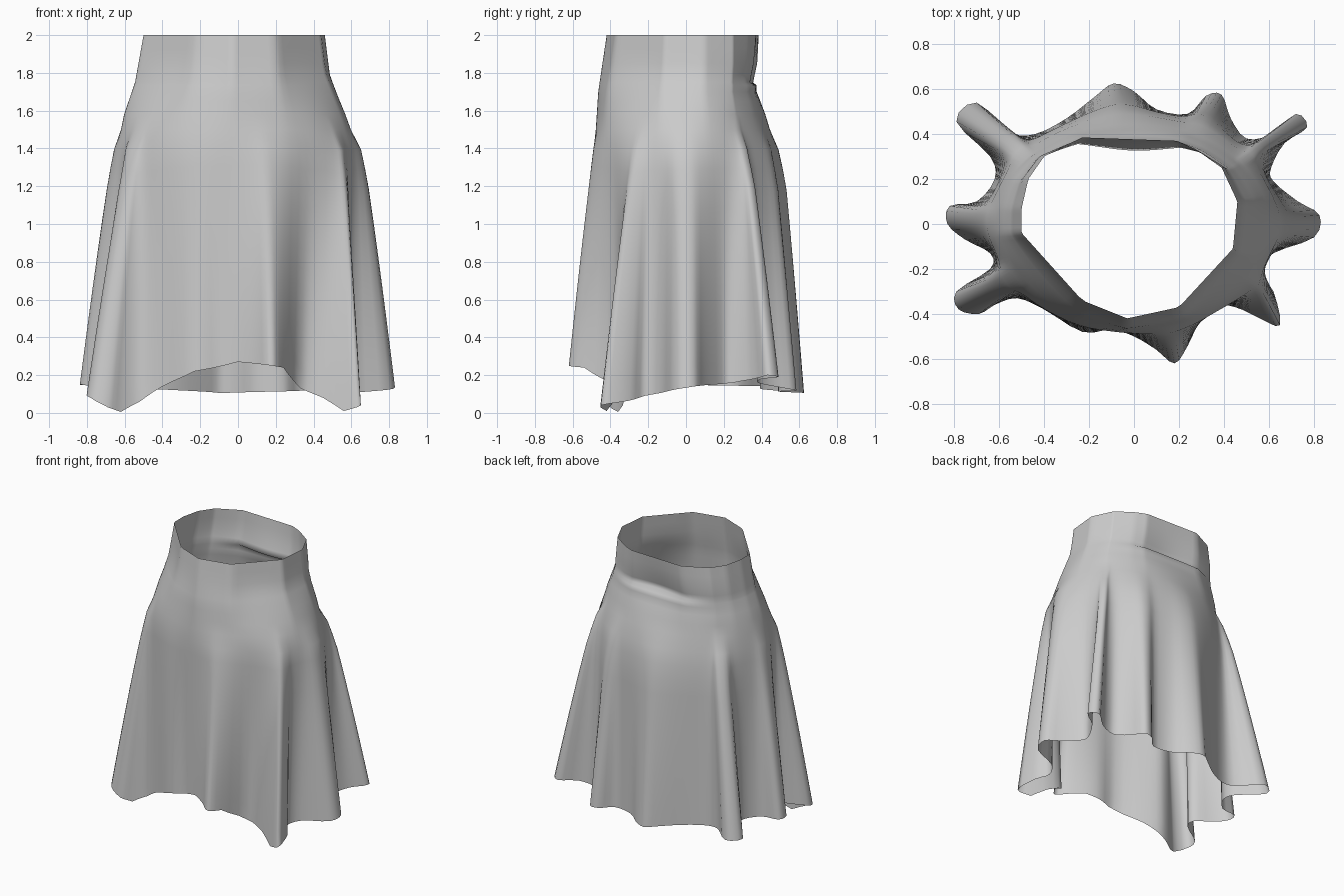
import bpy, bmesh, math
from mathutils import Vector

if "Cube" in bpy.data.objects:
    bpy.data.objects.remove(bpy.data.objects["Cube"])

# Hem outline seen from above, counter-clockwise from the right side
HEM = [(.825, .04), (.73, .1), (.62, .19), (.61, .25), (.67, .36), (.77, .43), (.72, .49), (.61, .4),
       (.5, .38), (.43, .47), (.39, .575), (.32, .57), (.24, .49), (.1, .51), (0, .59), (-.09, .625),
       (-.17, .57), (-.3, .47), (-.44, .40), (-.55, .41), (-.7, .54), (-.79, .455), (-.64, .3), (-.62, .2),
       (-.7, .1), (-.82, .08), (-.83, 0), (-.75, -.07), (-.64, -.13), (-.64, -.2), (-.79, -.3), (-.78, -.38),
       (-.69, -.4), (-.62, -.36), (-.52, -.33), (-.4, -.38), (-.23, -.48), (-.1, -.47), (0, -.5), (.1, -.56),
       (.18, -.62), (.24, -.54), (.33, -.37), (.45, -.37), (.56, -.42), (.65, -.45), (.62, -.3), (.56, -.22),
       (.62, -.13), (.8, -.06)]
# Hem height by outline point number
HEM_Z = [(0, .14), (3, .16), (5, .2), (7, .18), (10, .12), (15, .105), (20, .14), (26, .15), (29, .12),
         (31, .08), (32, .03), (33, .005), (34, .06), (35, .14), (36, .22), (38, .27), (40, .25), (41, .24),
         (42, .13), (43, .08), (44, .01), (45, .04), (47, .09), (50, .14)]
# Waist opening, angular outline
WAIST = [(.46, .1), (.39, .25), (.27, .335), (.19, .37), (-.23, .385), (-.4, .3), (-.47, .2), (-.5, .07),
         (-.5, -.04), (-.23, -.34), (-.03, -.42), (.2, -.37), (.44, -.11)]
# Body profiles (z, extent): right, left, front, back
RIGHT = [(1.2, .64), (1.4, .63), (1.56, .58), (1.8, .485), (2, .46)]
LEFT = [(1.2, .64), (1.4, .635), (1.56, .61), (1.75, .545), (2, .5)]
FRONT = [(1.2, .485), (1.4, .485), (1.7, .465), (2, .42)]
BACK = [(1.2, .5), (1.4, .475), (1.55, .43), (1.7, .385), (2, .38)]
# Pinch across the back of the waist
PINCH = [(1.6, 0), (1.7, .01), (1.735, .01), (1.75, .055), (1.85, .025), (1.98, 0)]
STEPS = 3


def lerp_table(table, x):
    if x <= table[0][0]:
        return table[0][1]
    for (a, va), (b, vb) in zip(table, table[1:]):
        if x <= b:
            return va + (vb - va) * (x - a) / (b - a)
    return table[-1][1]


def closed_spline(points, steps):
    n, out = len(points), []
    for i in range(n):
        p0, p1, p2, p3 = (Vector(points[(i + k) % n]) for k in (-1, 0, 1, 2))
        for s in range(steps):
            t = s / steps
            out.append(.5 * (2 * p1 + (p2 - p0) * t + (2 * p0 - 5 * p1 + 4 * p2 - p3) * t * t
                             + (3 * p1 - p0 - 3 * p2 + p3) * t ** 3))
    return out


waist = sorted((math.atan2(y / .4, x / .48) % math.tau, Vector((x, y))) for x, y in WAIST)
waist = ([(waist[-1][0] - math.tau, waist[-1][1])] + waist
         + [(waist[0][0] + math.tau, waist[0][1])])


def body_point(angle, z):
    c, s = math.cos(angle), math.sin(angle)
    size = Vector((lerp_table(RIGHT if c > 0 else LEFT, z), lerp_table(BACK if s > 0 else FRONT, z)))
    top = Vector((RIGHT[-1][1] if c > 0 else LEFT[-1][1], BACK[-1][1] if s > 0 else FRONT[-1][1]))
    w = lerp_table(waist, angle % math.tau)
    # angular waist outline scaled to this height, fading to an oval at the hips
    angular = Vector((w.x * size.x / top.x, w.y * size.y / top.y))
    p = Vector((c * size.x, s * size.y)).lerp(angular, max(0, min(1, (z - 1.45) / .4)))
    if s > 0:
        p.y -= lerp_table(PINCH, z) * math.exp(-(p.x / .26) ** 2)
    return p


hem = closed_spline(HEM, STEPS)
n = len(hem)

# Evenly flowing angle for each column of cloth
angles = []
for p in hem:
    a = math.atan2(p.y / .49, p.x / .63)
    while angles and a < angles[-1] - math.pi:
        a += math.tau
    angles.append(a)
for _ in range(12):
    angles = [(angles[i - 1] - (math.tau if i == 0 else 0) + 2 * angles[i]
               + angles[(i + 1) % n] + (math.tau if i == n - 1 else 0)) / 4 for i in range(n)]
# front right flute leans towards the side as it rises
angles = [a + .15 * math.exp(-((i / STEPS - 44.5) / 2.5) ** 2) for i, a in enumerate(angles)]

# Skirt: loft from waist to fluted hem
bm = bmesh.new()
levels = [2, 1.93, 1.85, 1.79, 1.75, 1.735, 1.7, 1.65, 1.58]
START, DROPS = 1.5, 14
rings = []
for row in range(len(levels) + DROPS):
    ring = []
    for i, p in enumerate(hem):
        hz = lerp_table(HEM_Z, i / STEPS)
        if row < len(levels):
            z = levels[row]
        else:
            z = START + (hz - START) * (row - len(levels)) / (DROPS - 1)
        fold = max(0, (START - z) / (START - hz)) ** .88
        q = body_point(angles[i], z).lerp(p, fold)
        ring.append(bm.verts.new((q.x, q.y, z)))
    rings.append(ring)
for upper, lower in zip(rings, rings[1:]):
    for i in range(n):
        j = (i + 1) % n
        bm.faces.new((upper[i], lower[i], lower[j], upper[j]))
for f in bm.faces:
    f.smooth = True
mesh = bpy.data.meshes.new("skirt")
bm.to_mesh(mesh)
bm.free()
skirt = bpy.data.objects.new("skirt", mesh)
bpy.context.collection.objects.link(skirt)
